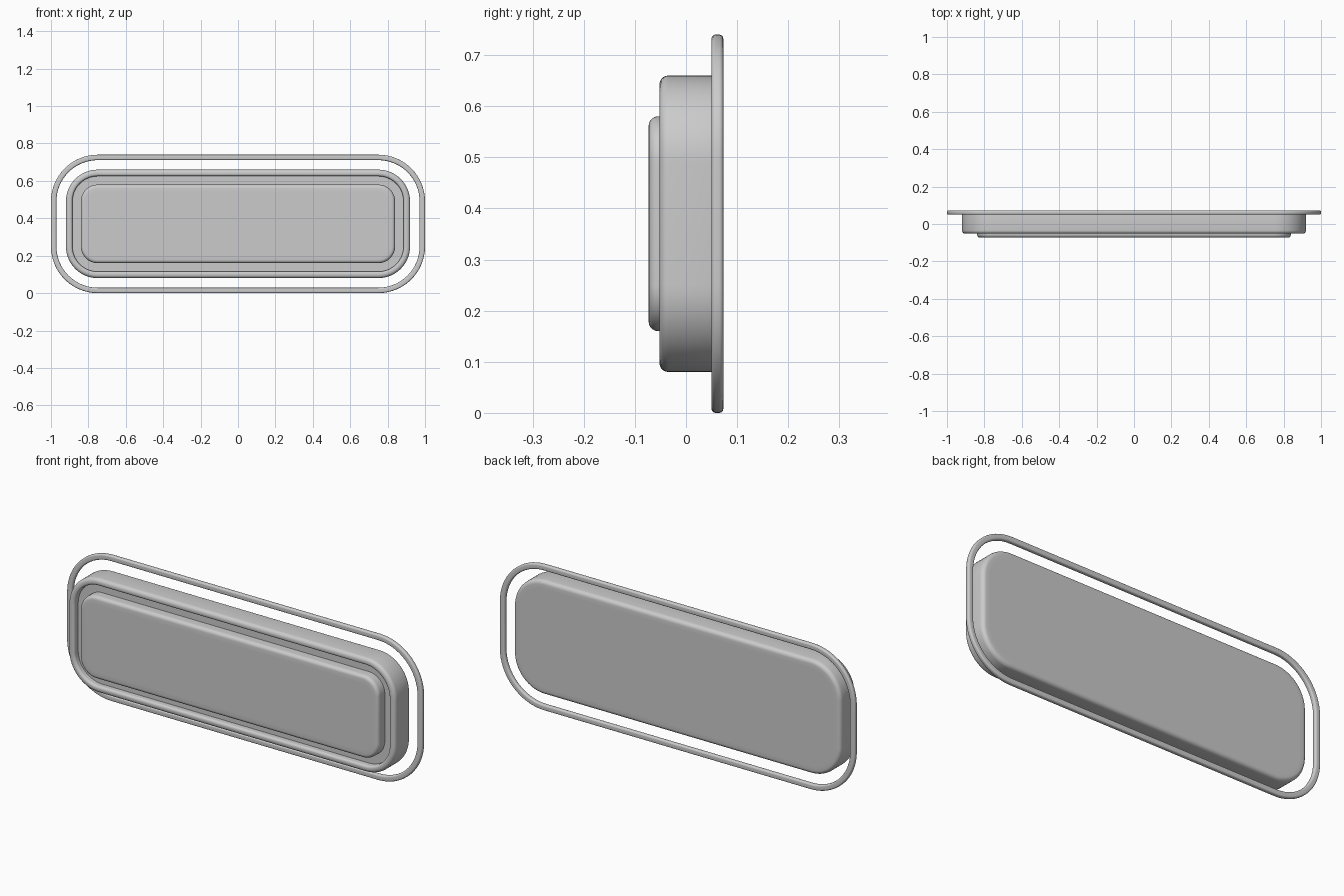
import bpy, bmesh, math
from mathutils import Vector

cube = bpy.data.objects.get("Cube")
if cube:
    bpy.data.objects.remove(cube, do_unlink=True)

HALF_X, HALF_Z, MID_Z = 0.75, 0.12, 0.37   # core rectangle shared by all the outlines
CORNER_STEPS = 16

grey = bpy.data.materials.new("light_grey")
grey.use_nodes = True
grey.diffuse_color = (0.6, 0.6, 0.6, 1)
grey.node_tree.nodes["Principled BSDF"].inputs["Base Color"].default_value = (0.6, 0.6, 0.6, 1)


def fillet(corners, closed, steps=5):
    """Round each (offset, y, radius) profile corner that has a radius."""
    points, n = [], len(corners)
    for i, (r, y, radius) in enumerate(corners):
        p = Vector((r, y))
        if radius == 0 or (not closed and i in (0, n - 1)):
            points.append(p)
            continue
        a = (Vector(corners[i - 1][:2]) - p).normalized()
        b = (Vector(corners[(i + 1) % n][:2]) - p).normalized()
        centre = p + (a + b) * radius
        for k in range(steps + 1):
            t = math.pi / 2 * k / steps
            points.append(centre - b * radius * math.cos(t) - a * radius * math.sin(t))
    return points


def outline(offset, y, bm):
    """Rounded rectangle of vertices at a given distance from the core."""
    verts = []
    for q, (sx, sz) in enumerate(((1, 1), (-1, 1), (-1, -1), (1, -1))):
        for k in range(CORNER_STEPS + 1):
            t = math.pi / 2 * (q + k / CORNER_STEPS)
            verts.append(bm.verts.new((sx * HALF_X + offset * math.cos(t), y,
                                       MID_Z + sz * HALF_Z + offset * math.sin(t))))
    return verts


def sweep(name, corners, closed=False):
    """Carry a profile round the outline; open profiles get end caps."""
    bm = bmesh.new()
    loops = [outline(p.x, p.y, bm) for p in fillet(corners, closed)]
    pairs = list(zip(loops, loops[1:]))
    if closed:
        pairs.append((loops[-1], loops[0]))
    for a, b in pairs:
        for i in range(len(a)):
            j = (i + 1) % len(a)
            bm.faces.new((a[i], a[j], b[j], b[i]))
    if not closed:
        bm.faces.new(loops[0])
        bm.faces.new(loops[-1])
    bmesh.ops.recalc_face_normals(bm, faces=bm.faces)
    mesh = bpy.data.meshes.new(name)
    bm.to_mesh(mesh)
    bm.free()
    mesh.materials.append(grey)
    obj = bpy.data.objects.new(name, mesh)
    bpy.context.collection.objects.link(obj)
    bpy.ops.object.select_all(action='DESELECT')
    obj.select_set(True)
    bpy.context.view_layer.objects.active = obj
    bpy.ops.object.shade_smooth_by_angle(angle=math.radians(35))


# Housing: back plate, side wall, front rim and recessed floor
sweep("housing", [(0.13, 0.073, 0), (0.17, 0.073, 0.02), (0.17, -0.052, 0.018),
                  (0.135, -0.052, 0.012), (0.135, -0.02, 0), (0.07, -0.02, 0)])

# Raised panel inside the recess
sweep("front_panel", [(0.09, -0.015, 0), (0.09, -0.073, 0.018), (0.05, -0.073, 0)])

# Separate thin frame round the back
sweep("outer_ring", [(0.25, 0.05, 0.008), (0.25, 0.073, 0.008),
                     (0.221, 0.073, 0.008), (0.221, 0.05, 0.008)], closed=True)
